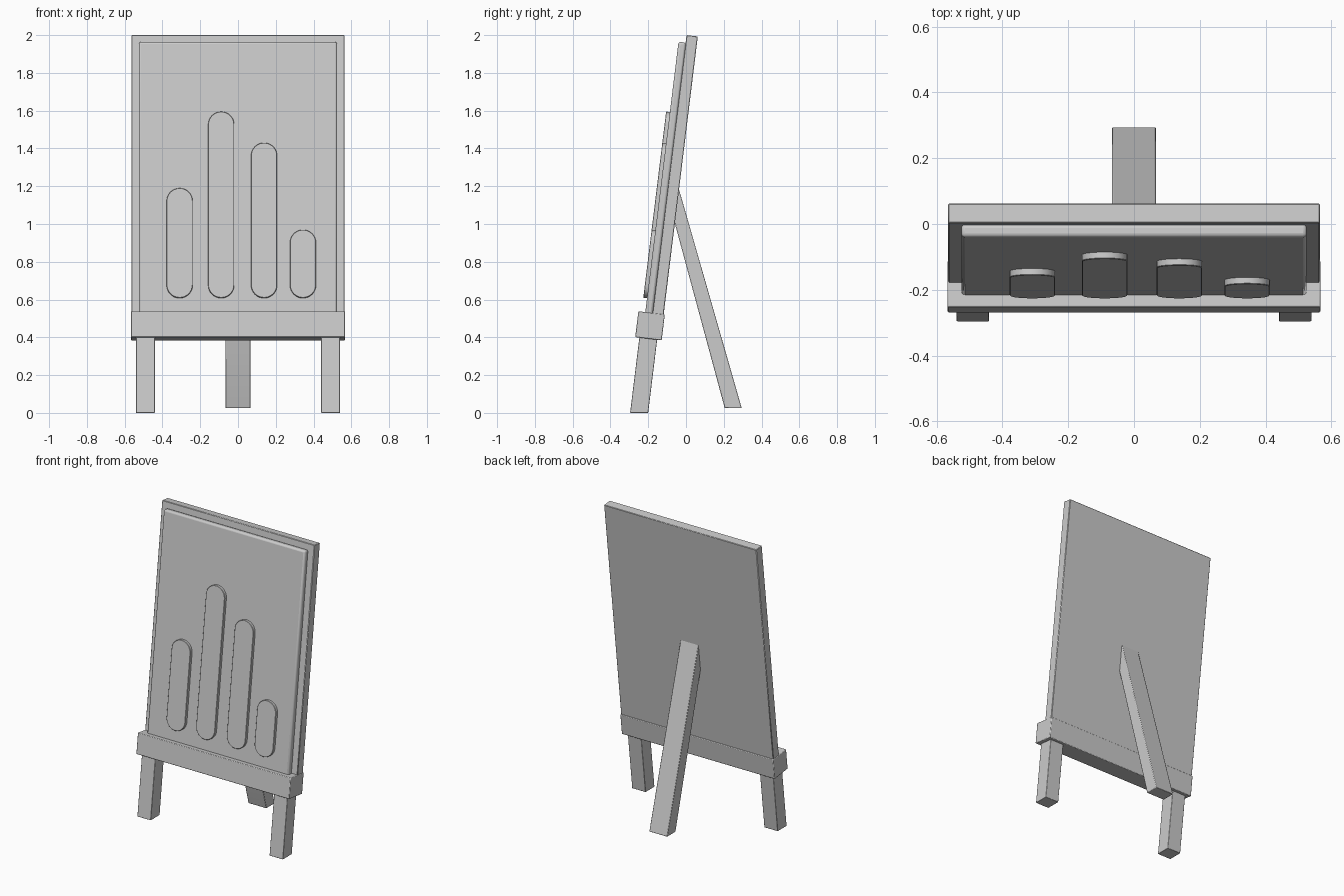
import bpy, bmesh, math
from mathutils import Matrix

cube = bpy.data.objects.get("Cube")
if cube:
    bpy.data.objects.remove(cube, do_unlink=True)

GREY = (0.6, 0.6, 0.6, 1)
mat = bpy.data.materials.new("plain grey")
mat.use_nodes = True
mat.diffuse_color = GREY
mat.node_tree.nodes["Principled BSDF"].inputs["Base Color"].default_value = GREY

# Leaning frame: local y = 0 is the front plane of the backboard
LEAN = math.radians(7)
TILT = Matrix.Translation((0, -0.2426, 0)) @ Matrix.Rotation(-LEAN, 4, 'X')


def prism(name, outline, direction, bevel=0, segments=2, matrix=None):
    """Extrude a flat outline along a direction into a solid part."""
    bm = bmesh.new()
    face = bm.faces.new([bm.verts.new(p) for p in outline])
    new = bmesh.ops.extrude_face_region(bm, geom=[face])["geom"]
    bmesh.ops.translate(bm, vec=direction,
                        verts=[g for g in new if isinstance(g, bmesh.types.BMVert)])
    bmesh.ops.recalc_face_normals(bm, faces=bm.faces)
    mesh = bpy.data.meshes.new(name)
    bm.to_mesh(mesh)
    bm.free()
    mesh.materials.append(mat)
    ob = bpy.data.objects.new(name, mesh)
    bpy.context.collection.objects.link(ob)
    if matrix:
        ob.matrix_world = matrix
    if bevel:
        mod = ob.modifiers.new("soft edges", 'BEVEL')
        mod.width, mod.segments = bevel, segments
        mod.limit_method, mod.angle_limit = 'ANGLE', math.radians(40)
    bpy.ops.object.select_all(action='DESELECT')
    ob.select_set(True)
    bpy.context.view_layer.objects.active = ob
    bpy.ops.object.shade_smooth_by_angle(angle=math.radians(35))
    return ob


def slab(name, x0, x1, y0, y1, z0, z1, bevel=0, segments=2):
    """Box in the leaning frame."""
    outline = [(x0, y0, z0), (x0, y1, z0), (x0, y1, z1), (x0, y0, z1)]
    return prism(name, outline, (x1 - x0, 0, 0), bevel, segments, TILT)


# Backboard, raised panel and bottom ledge
slab("backboard", -0.565, 0.565, 0, 0.06, 0.42, 2.015, 0.003, 1)
slab("front_panel", -0.525, 0.525, -0.038, 0.002, 0.52, 1.975, 0.012, 3)
slab("ledge", -0.567, 0.567, -0.075, 0.066, 0.395, 0.533, 0.004)

# Front legs, with feet cut level with the ground
for side, x0 in (("right", -0.54), ("left", 0.44)):
    outline = [(x0, y, y * math.tan(LEAN)) for y in (-0.053, 0.042)]
    outline += [(x0, 0.042, 0.45), (x0, -0.053, 0.45)]
    prism(side + "_front_leg", outline, (0.1, 0, 0), 0.003, 2, TILT)

# Rear prop leg, cut to lie against the backboard
prop = [(-0.067, 0.205, 0.025), (-0.067, 0.295, 0.025),
        (-0.067, -0.039, 1.19), (-0.067, -0.061, 1.01)]
prism("rear_leg", prop, (0.134, 0, 0), 0.004)

# Raised round-ended bars on the panel
R, STEPS, BASE = 0.069, 16, 0.607
for i, (x, top) in enumerate([(-0.309, 1.192), (-0.089, 1.60),
                              (0.138, 1.434), (0.344, 0.97)]):
    outline = []
    for centre, start in ((top - R, 0), (BASE + R, math.pi)):
        for k in range(STEPS + 1):
            a = start + math.pi * k / STEPS
            outline.append((x + R * math.cos(a), -0.058, centre + R * math.sin(a)))
    prism(f"bar_{i + 1}", outline, (0, 0.025, 0), 0.002, 1, TILT)
